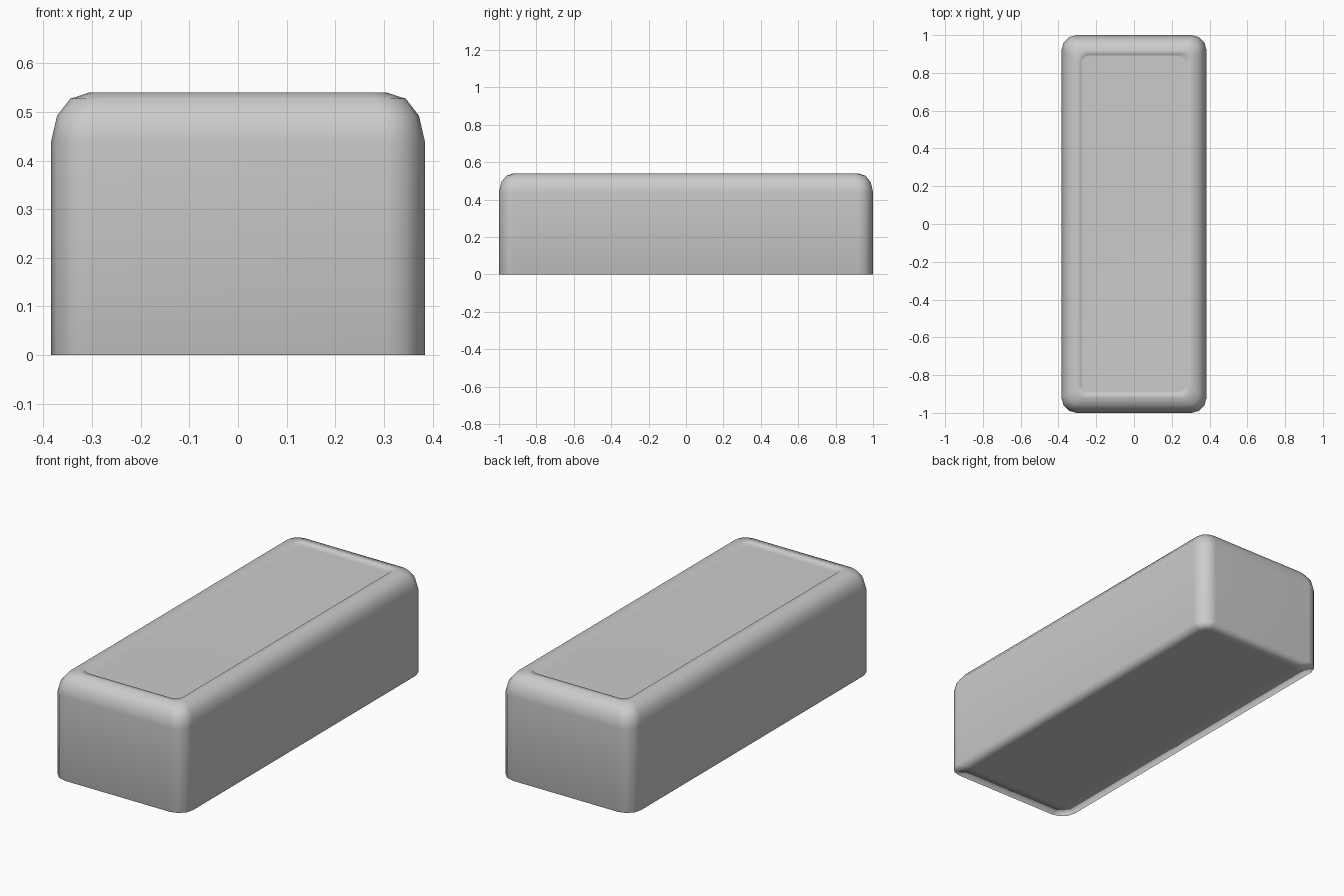
import bpy, bmesh, math

if "Cube" in bpy.data.objects:
    bpy.data.objects.remove(bpy.data.objects["Cube"])

HX, HY, HEIGHT = 0.384, 1.0, 0.54


def ring(bm, inset, radius, z, steps=3):
    """Rounded rectangle loop of vertices."""
    verts = []
    for sx, sy, start in ((1, 1, 0), (-1, 1, 90), (-1, -1, 180), (1, -1, 270)):
        cx, cy = sx * (HX - inset - radius), sy * (HY - inset - radius)
        for i in range(steps + 1):
            a = math.radians(start + 90 * i / steps)
            verts.append(bm.verts.new((cx + radius * math.cos(a), cy + radius * math.sin(a), z)))
    return verts


def loft(name, profile):
    """Bridge the rings in order and cap both ends."""
    bm = bmesh.new()
    rings = [ring(bm, *p) for p in profile]
    for a, b in zip(rings, rings[1:]):
        n = len(a)
        for i in range(n):
            j = (i + 1) % n
            bm.faces.new((a[i], a[j], b[j], b[i]))
    bm.faces.new(list(reversed(rings[0])))
    bm.faces.new(rings[-1])
    bmesh.ops.recalc_face_normals(bm, faces=bm.faces)
    for f in bm.faces:
        f.smooth = True
    mesh = bpy.data.meshes.new(name)
    bm.to_mesh(mesh)
    bm.free()
    obj = bpy.data.objects.new(name, mesh)
    bpy.context.collection.objects.link(obj)
    # Large flat faces dominate the soft shading
    mod = obj.modifiers.new("soft_normals", "WEIGHTED_NORMAL")
    mod.mode = 'FACE_AREA'
    mod.weight = 50
    return obj


# Block: flat underside with a soft rim, straight walls, rounded shoulder, sunken top panel
loft("block_body", [
    (0.09, 0.03, 0.0),
    (0.0, 0.08, 0.0),
    (0.0, 0.08, 0.44),
    (0.012, 0.074, 0.492),
    (0.039, 0.06, 0.527),
    (0.079, 0.045, HEIGHT),
    (0.104, 0.04, HEIGHT),
    (0.112, 0.04, HEIGHT - 0.018),
])
